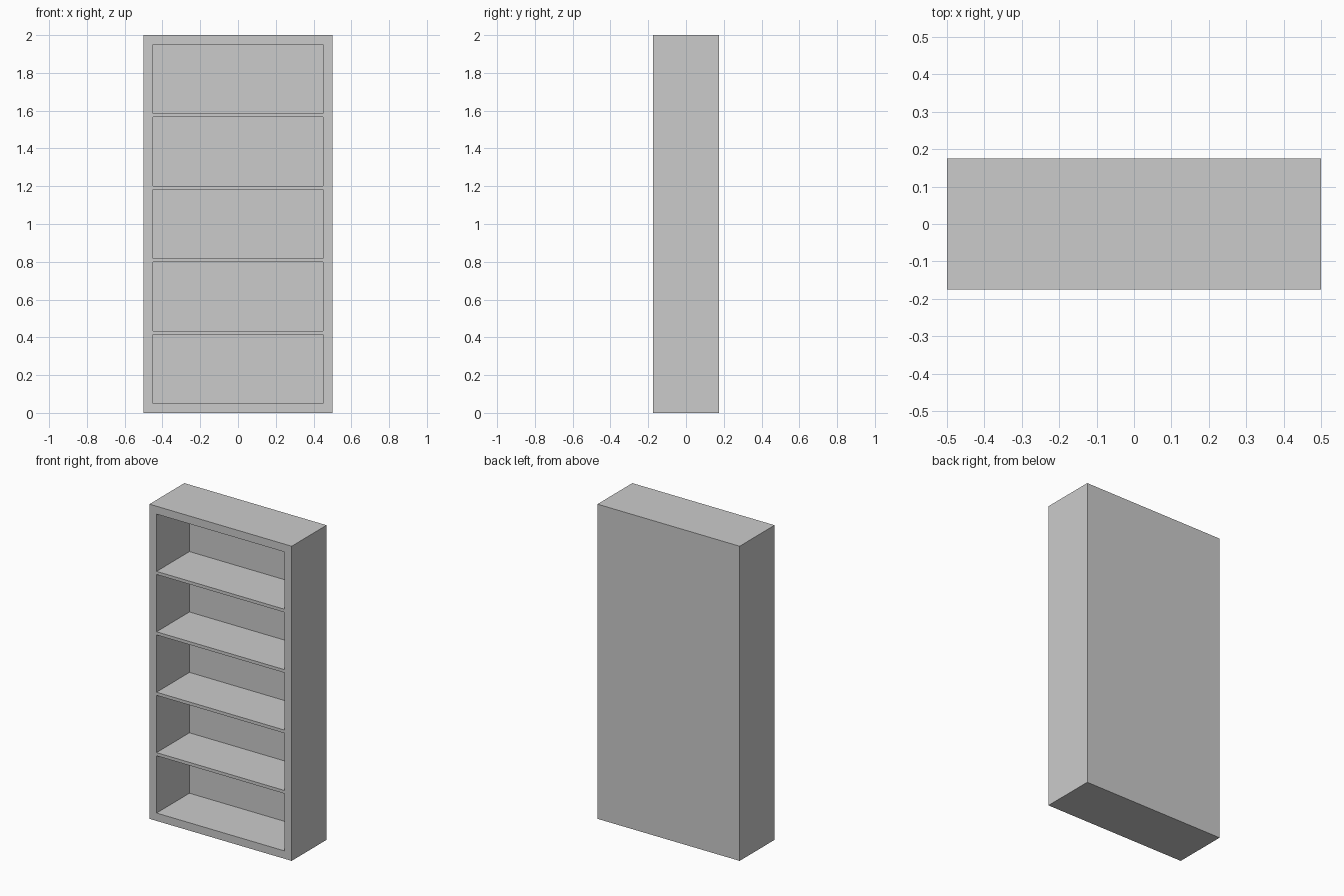
import bpy

if "Cube" in bpy.data.objects:
    bpy.data.objects.remove(bpy.data.objects["Cube"])

W, D, H = 1.0, 0.35, 2.0      # overall size
T = 0.05                      # frame board thickness
BACK = 0.02                   # back panel thickness
SHELF = 0.02                  # shelf thickness
BAYS = 5


def box(name, x0, x1, y0, y1, z0, z1):
    bpy.ops.mesh.primitive_cube_add(
        size=1, location=((x0 + x1) / 2, (y0 + y1) / 2, (z0 + z1) / 2))
    ob = bpy.context.object
    ob.name = name
    ob.scale = (x1 - x0, y1 - y0, z1 - z0)
    bpy.ops.object.transform_apply(location=False, rotation=False, scale=True)
    return ob


xi = W / 2 - T                # inner half width
front, rear = -D / 2, D / 2

# Side boards
for side, s in (("left", -1), ("right", 1)):
    x0, x1 = sorted((s * xi, s * W / 2))
    box(side + "_side", x0, x1, front, rear, 0, H)

# Top and bottom boards
box("bottom_board", -xi, xi, front, rear, 0, T)
box("top_board", -xi, xi, front, rear, H - T, H)

# Back panel, flush with the rear of the frame
box("back_panel", -xi, xi, rear - BACK, rear, T, H - T)

# Evenly spaced shelves, flush with the front
bay = (H - 2 * T - (BAYS - 1) * SHELF) / BAYS
for i in range(1, BAYS):
    z = T + i * bay + (i - 1) * SHELF
    box(f"shelf_{i}", -xi, xi, front, rear - BACK, z, z + SHELF)
